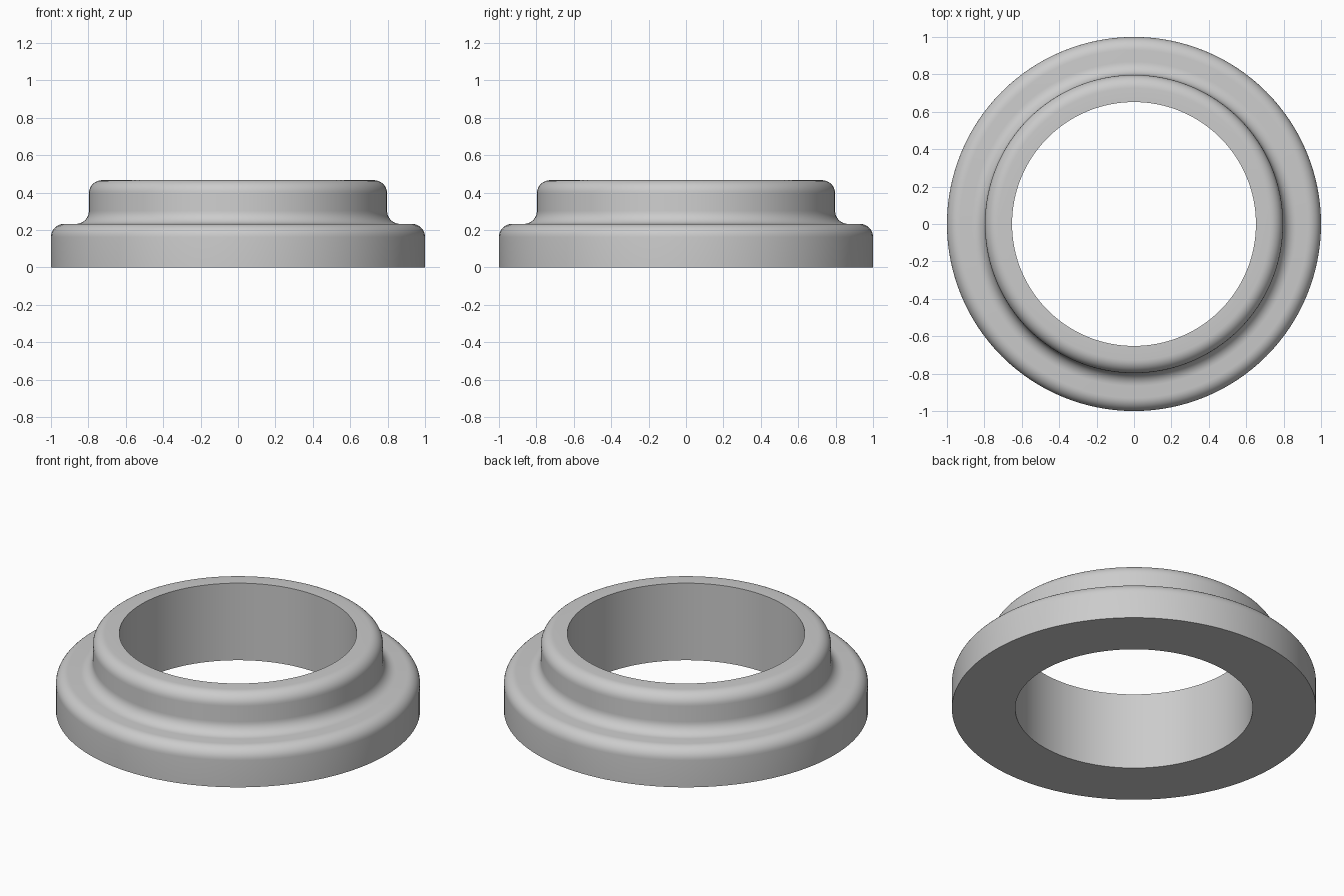
import bpy
import bmesh
from math import cos, sin, pi, radians

cube = bpy.data.objects.get("Cube")
if cube:
    bpy.data.objects.remove(cube, do_unlink=True)

SEGMENTS = 128
OUTER, NECK, BORE = 1.0, 0.797, 0.652
FLANGE_TOP, TOP = 0.233, 0.467
FILLET = 0.07


def arc(cx, cz, start, end, steps=8):
    """Quarter-round points in the radius/height plane, angles in degrees."""
    angles = [radians(start + (end - start) * i / steps) for i in range(steps + 1)]
    return [(cx + FILLET * cos(a), cz + FILLET * sin(a)) for a in angles]


# Cross-section: flange, rounded shoulder, hollow fillet, neck and bore
profile = [(BORE, 0), (OUTER, 0)]
profile += arc(OUTER - FILLET, FLANGE_TOP - FILLET, 0, 90)
profile += arc(NECK + FILLET, FLANGE_TOP + FILLET, 270, 180)
profile += arc(NECK - FILLET, TOP - FILLET, 0, 90)
profile += [(BORE, TOP)]

# Spin the closed section into a ring
bm = bmesh.new()
verts = [bm.verts.new((r, 0, z)) for r, z in profile]
edges = [bm.edges.new((v, verts[(i + 1) % len(verts)])) for i, v in enumerate(verts)]
bmesh.ops.spin(bm, geom=verts + edges, cent=(0, 0, 0), axis=(0, 0, 1),
               angle=2 * pi, steps=SEGMENTS, use_merge=True)
bmesh.ops.remove_doubles(bm, verts=bm.verts, dist=0.0001)
bmesh.ops.recalc_face_normals(bm, faces=bm.faces)
mesh = bpy.data.meshes.new("flanged_ring")
bm.to_mesh(mesh)
bm.free()

ring = bpy.data.objects.new("flanged_ring", mesh)
bpy.context.collection.objects.link(ring)

# Plain grey finish
grey = bpy.data.materials.new("light_grey")
grey.use_nodes = True
colour = (0.6, 0.6, 0.6, 1)
grey.diffuse_color = colour
grey.node_tree.nodes["Principled BSDF"].inputs["Base Color"].default_value = colour
mesh.materials.append(grey)

bpy.ops.object.select_all(action="DESELECT")
ring.select_set(True)
bpy.context.view_layer.objects.active = ring
bpy.ops.object.shade_smooth_by_angle(angle=radians(30))
